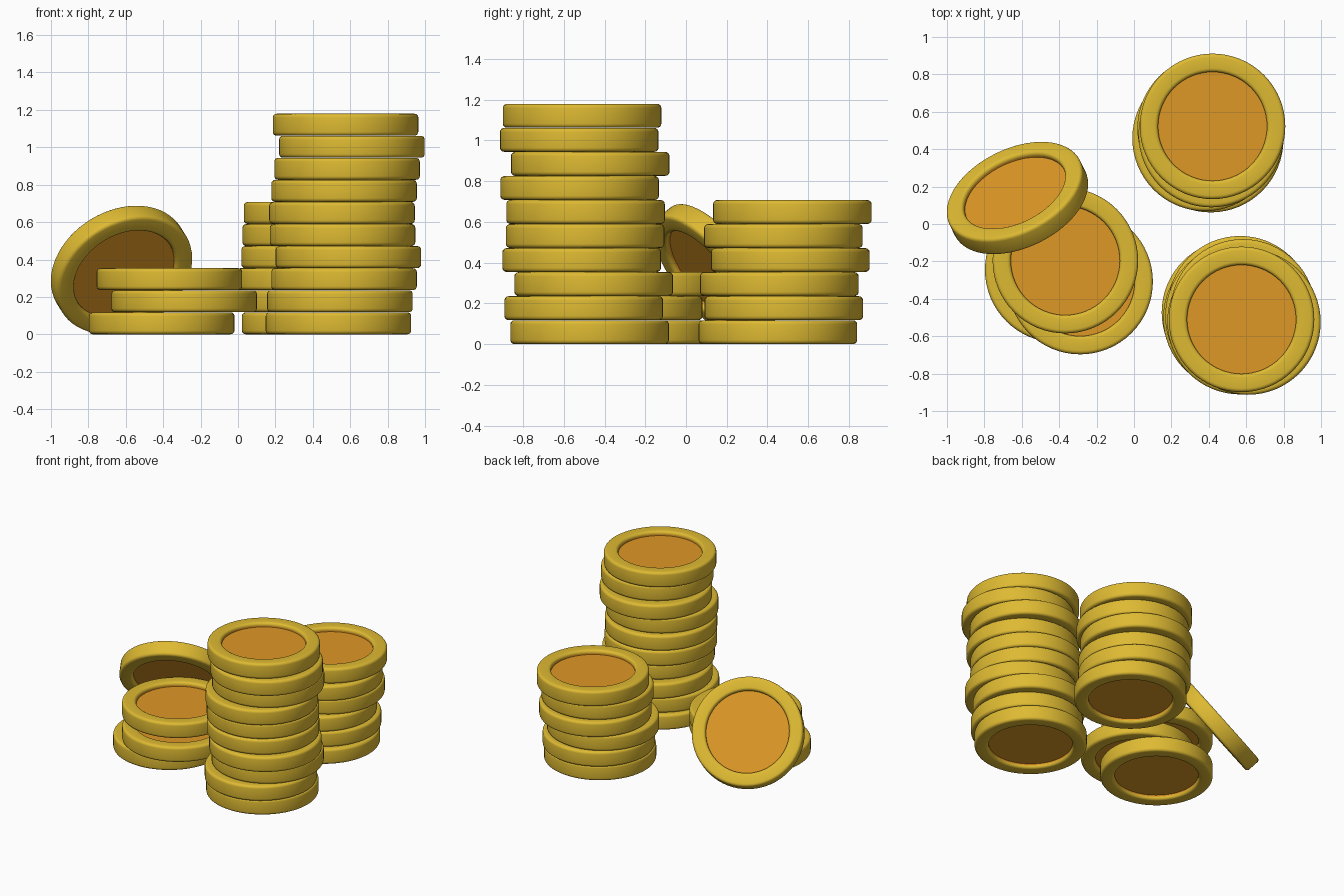
import bpy, bmesh, math
from mathutils import Vector

if "Cube" in bpy.data.objects:
    bpy.data.objects.remove(bpy.data.objects["Cube"])

R = 0.389          # coin radius
T = 0.118          # coin thickness
H = T / 2 - 0.0005
B = 0.02           # edge rounding
INNER = 0.291      # radius of the sunken disc
FLOOR = 0.026      # half thickness of the sunken disc
SEG = 64


def material(name, rgb):
    m = bpy.data.materials.new(name)
    m.diffuse_color = (*rgb, 1.0)
    m.use_nodes = True
    m.node_tree.nodes["Principled BSDF"].inputs["Base Color"].default_value = m.diffuse_color
    return m


gold = material("yellow gold", (0.73, 0.49, 0.032))
orange = material("orange gold", (0.73, 0.31, 0.019))


def arc(cx, cz, r, a0, a1, n=4):
    return [(cx + r * math.cos(math.radians(a0 + (a1 - a0) * i / n)),
             cz + r * math.sin(math.radians(a0 + (a1 - a0) * i / n))) for i in range(n + 1)]


def coin_mesh():
    # half profile: disc edge, recess wall, rounded rim; then mirrored downward
    upper = [(INNER, FLOOR)]
    upper += arc(INNER + B, H - B, B, 180, 90)
    upper += arc(R - B, H - B, B, 90, 0)
    profile = upper + [(r, -z) for r, z in reversed(upper)]
    bm = bmesh.new()
    rings = []
    for r, z in profile:
        rings.append([bm.verts.new((r * math.cos(2 * math.pi * i / SEG),
                                    r * math.sin(2 * math.pi * i / SEG), z)) for i in range(SEG)])
    last = len(rings) - 2
    for k in range(len(rings) - 1):
        for i in range(SEG):
            j = (i + 1) % SEG
            f = bm.faces.new((rings[k][i], rings[k][j], rings[k + 1][j], rings[k + 1][i]))
            # recess walls share the disc colour
            f.material_index = 1 if k in (0, last) else 0
    # sunken discs on both sides
    for ring in (rings[0], rings[-1]):
        bm.faces.new(ring).material_index = 1
    bmesh.ops.recalc_face_normals(bm, faces=bm.faces[:])
    me = bpy.data.meshes.new("coin")
    bm.to_mesh(me)
    bm.free()
    me.materials.append(gold)
    me.materials.append(orange)
    return me


mesh = coin_mesh()


def coin(name, loc):
    ob = bpy.data.objects.new(name, mesh)
    bpy.context.collection.objects.link(ob)
    ob.location = loc
    return ob


# coin centres of each stack, bottom to top
stacks = {
    "tall_stack_coin": [(0.537, -0.473), (0.545, -0.502), (0.567, -0.453), (0.590, -0.512),
                        (0.559, -0.495), (0.556, -0.493), (0.567, -0.522), (0.583, -0.470),
                        (0.609, -0.524), (0.575, -0.510)],
    "medium_stack_coin": [(0.41, 0.451), (0.40, 0.480), (0.38, 0.458),
                          (0.407, 0.512), (0.413, 0.478), (0.42, 0.522)],
    "short_stack_coin": [(-0.408, -0.245), (-0.288, -0.308), (-0.367, -0.196)],
}
for name, centres in stacks.items():
    for i, (x, y) in enumerate(centres):
        coin(f"{name}_{i + 1}", (x, y, T * (i + 0.5)))

# coin leaning against the short stack
lean = coin("leaning_coin", (-0.623, 0.139, 0.345))
lean.rotation_euler = Vector((-0.36, 0.73, 0.58)).to_track_quat('Z', 'Y').to_euler()

# smooth rims, sharp recess edges (shared mesh, so one object is enough)
bpy.ops.object.select_all(action='DESELECT')
lean.select_set(True)
bpy.context.view_layer.objects.active = lean
for p in mesh.polygons:
    p.use_smooth = True
mesh.set_sharp_from_angle(angle=math.radians(40))
